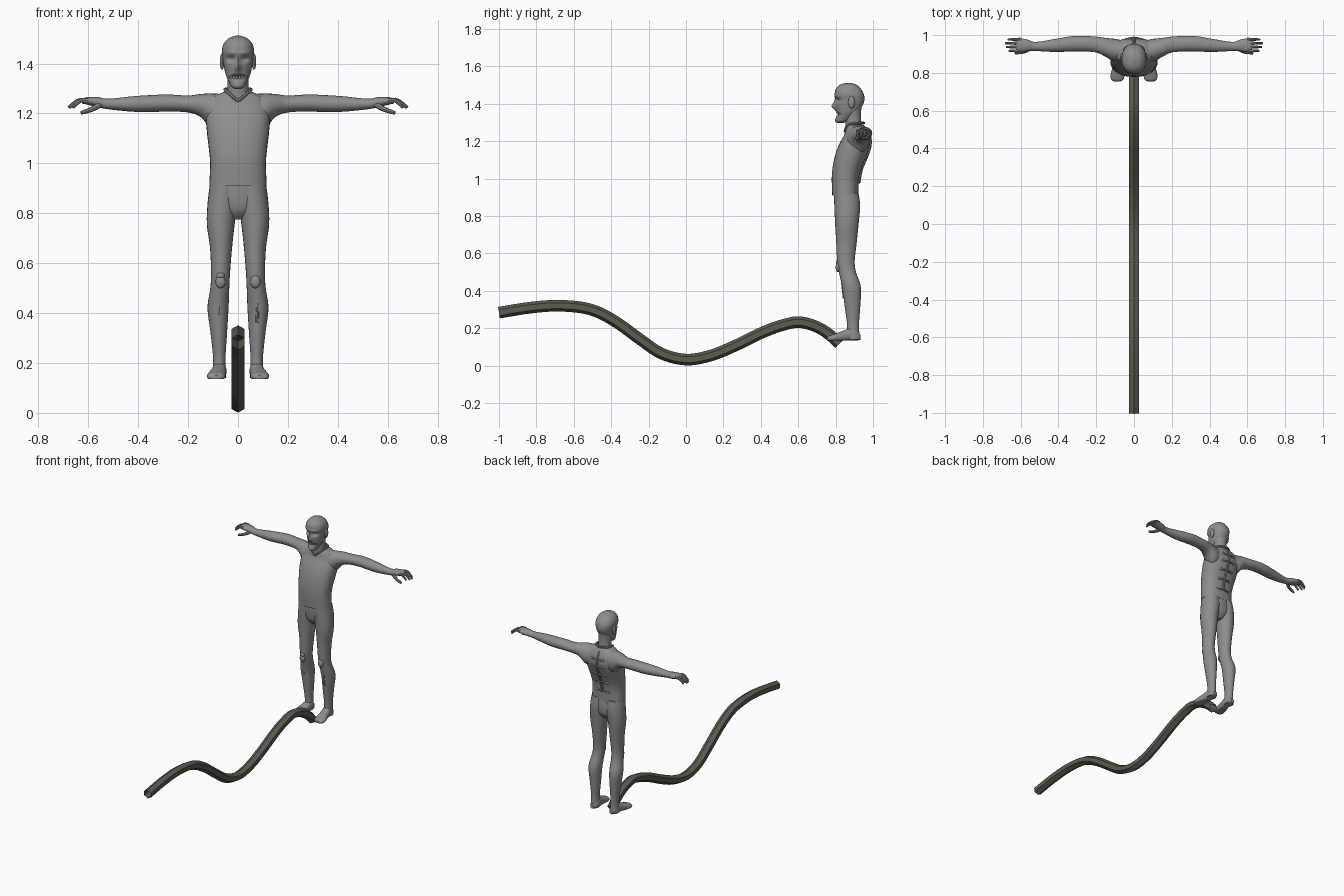
import bpy, bmesh, math
from mathutils import Vector

cube = bpy.data.objects.get("Cube")
if cube:
    bpy.data.objects.remove(cube)


def material(name, color):
    mat = bpy.data.materials.new(name)
    mat.use_nodes = True
    mat.diffuse_color = (*color, 1)
    mat.node_tree.nodes["Principled BSDF"].inputs["Base Color"].default_value = (*color, 1)
    return mat


GREY = material("body grey", (0.27, 0.27, 0.27))
OLIVE = material("dark olive", (0.105, 0.11, 0.08))


def finish(name, bm, mat=GREY, mirror=False, angle=40):
    """Turn a bmesh into a smooth shaded object, optionally mirrored across x."""
    bmesh.ops.recalc_face_normals(bm, faces=bm.faces)
    mesh = bpy.data.meshes.new(name)
    bm.to_mesh(mesh)
    bm.free()
    obj = bpy.data.objects.new(name, mesh)
    bpy.context.collection.objects.link(obj)
    mesh.materials.append(mat)
    bpy.ops.object.select_all(action="DESELECT")
    obj.select_set(True)
    bpy.context.view_layer.objects.active = obj
    bpy.ops.object.shade_smooth_by_angle(angle=math.radians(angle))
    if mirror:
        mod = obj.modifiers.new("Mirror", "MIRROR")
        mod.use_mirror_merge = False
    return obj


def smooth_rows(rows, steps):
    """Catmull-Rom interpolation through rows of numbers."""
    rows = [Vector(r) for r in rows]
    padded = [rows[0]] + rows + [rows[-1]]
    result = []
    for a, b, c, d in zip(padded, padded[1:], padded[2:], padded[3:]):
        for i in range(steps):
            t = i / steps
            result.append(b + (c - a) * (t / 2)
                          + (a * 2 - b * 5 + c * 4 - d) * (t * t / 2)
                          + (b * 3 - a - c * 3 + d) * (t ** 3 / 2))
    return result + [rows[-1]]


def skin_rings(rings, caps=True):
    bm = bmesh.new()
    loops = [[bm.verts.new(p) for p in ring] for ring in rings]
    for low, high in zip(loops, loops[1:]):
        for i in range(len(low)):
            j = (i + 1) % len(low)
            bm.faces.new((low[i], low[j], high[j], high[i]))
    if caps:
        bm.faces.new(loops[0])
        bm.faces.new(loops[-1])
    return bm


def loft(rows, axis="z", power=2.0, sides=24, steps=5):
    """Rows give position along the axis, then two centres and two radii."""
    place = {"x": lambda t, a, b: (t, a, b),
             "y": lambda t, a, b: (a, t, b),
             "z": lambda t, a, b: (a, b, t)}[axis]

    def rounded(value):
        return math.copysign(abs(value) ** (2 / power), value)

    rings = []
    for t, a, b, ra, rb in smooth_rows(rows, steps):
        angles = [math.tau * i / sides for i in range(sides)]
        rings.append([place(t, a + ra * rounded(math.cos(k)), b + rb * rounded(math.sin(k)))
                      for k in angles])
    return skin_rings(rings)


def pipe(points, radius, across, sides=8, steps=4, tip=1.0, caps=True):
    """Round rod through points; across is one direction of its cross-section."""
    path = smooth_rows(points, steps)
    across = Vector(across)
    rings = []
    for i, p in enumerate(path):
        tangent = path[min(i + 1, len(path) - 1)] - path[max(i - 1, 0)]
        up = tangent.cross(across).normalized()
        side = up.cross(tangent).normalized()
        r = radius * (1 + (tip - 1) * i / (len(path) - 1))
        rings.append([p + side * r * math.sin(math.tau * k / sides)
                      + up * r * math.cos(math.tau * k / sides) for k in range(sides)])
    return skin_rings(rings, caps)


def ball(center, size):
    bm = bmesh.new()
    bmesh.ops.create_uvsphere(bm, u_segments=16, v_segments=10, radius=1)
    bmesh.ops.scale(bm, vec=size, verts=bm.verts)
    bmesh.ops.translate(bm, vec=center, verts=bm.verts)
    return bm


def block(center, size):
    bm = bmesh.new()
    bmesh.ops.create_cube(bm, size=1)
    bmesh.ops.scale(bm, vec=size, verts=bm.verts)
    bmesh.ops.translate(bm, vec=center, verts=bm.verts)
    return bm


# Wavy six-sided tube, open at both ends
wave = [(-1, .283), (-.83, .31), (-.67, .32), (-.51, .3), (-.38, .237), (-.245, .14),
        (-.13, .064), (0, .032), (.13, .053), (.26, .105), (.42, .182), (.53, .22),
        (.61, .232), (.7, .207), (.77, .163), (.82, .115)]
finish("wavy_tube", pipe([(0, y, z) for y, z in wave], .031, (1, 0, 0), 6, 5, caps=False), OLIVE)

# Shirt body with a flat hem
finish("shirt", loft([
    (.91, 0, .852, .115, .07), (1, 0, .852, .112, .073), (1.06, 0, .862, .117, .078),
    (1.12, 0, .88, .124, .084), (1.18, 0, .9, .128, .083), (1.23, 0, .912, .12, .068),
    (1.265, 0, .91, .1, .056), (1.287, 0, .905, .055, .046)], power=2.4, sides=32))
finish("collar", pipe([(0, .849, 1.25), (.03, .858, 1.275), (.05, .885, 1.293),
                       (.045, .93, 1.297), (0, .952, 1.297)], .007, (0, 0, 1)), mirror=True)

# Arms, palms, fingers and thumbs
finish("arm", loft([
    (.03, .915, 1.215, .05, .06), (.1, .92, 1.208, .06, .072), (.15, .935, 1.232, .05, .046),
    (.2, .95, 1.238, .042, .034), (.28, .955, 1.242, .041, .034), (.34, .953, 1.24, .04, .034),
    (.42, .945, 1.238, .034, .031), (.52, .94, 1.238, .024, .021), (.56, .945, 1.245, .03, .021),
    (.6, .946, 1.25, .037, .016), (.625, .946, 1.25, .034, .01)], "x"), mirror=True)
for i, reach in enumerate((.66, .675, .68, .665)):
    y = .917 + .02 * i
    finish(f"finger_{i + 1}", pipe([(.6, y, 1.252), ((reach + .6) / 2, y, 1.252),
                                    (reach, y, 1.224)], .01, (0, 1, 0), tip=.55), mirror=True)
finish("thumb", pipe([(.55, .93, 1.238), (.585, .912, 1.217), (.63, .905, 1.202)],
                     .013, (0, 1, 0), tip=.55), mirror=True)

# Hips, legs and feet
finish("hips", loft([(.925, 0, .855, .108, .064), (.86, 0, .86, .112, .066),
                     (.81, 0, .862, .08, .058), (.775, 0, .862, .03, .03)], sides=32))
finish("leg", loft([
    (.92, .056, .857, .056, .066), (.85, .061, .862, .06, .069), (.76, .069, .86, .056, .063),
    (.66, .068, .858, .044, .055), (.56, .07, .855, .038, .047), (.5, .073, .863, .038, .046),
    (.42, .08, .885, .042, .05), (.32, .077, .89, .033, .042), (.22, .075, .893, .025, .032),
    (.16, .075, .893, .027, .035), (.14, .075, .893, .028, .036)]), mirror=True)
foot = loft([(.932, .073, .152, .014, .014), (.915, .073, .158, .024, .024),
             (.88, .074, .167, .028, .034), (.84, .08, .158, .031, .028),
             (.79, .087, .148, .037, .02), (.765, .088, .145, .032, .015),
             (.755, .088, .142, .018, .009)], "y", power=2.3)
for v in foot.verts:
    v.co.z = max(v.co.z, .135)
finish("foot", foot, mirror=True)

# Knee caps and shin plates
finish("knee_cap", ball((.07, .813, .525), (.02, .013, .026)), mirror=True)
finish("upper_knee_cap", ball((-.07, .813, .55), (.017, .012, .013)))
for side, low in ((1, .36), (-1, .39)):
    x, high = side * .076, low + .085
    word = "left" if side > 0 else "right"
    finish(f"{word}_shin_rod", pipe([(x, .845, low), (x + .004, .836, high)], .007, (1, 0, 0)))
    finish(f"{word}_shin_bolt", ball((x + .004, .836, high), (.011, .007, .009)))

# Neck and head, with the face pushed in and out of a plain loft
finish("neck", loft([(1.22, 0, .905, .05, .045), (1.28, 0, .897, .044, .043),
                     (1.33, 0, .893, .042, .042), (1.38, 0, .893, .045, .045)]))
head = loft([
    (1.298, 0, .826, .012, .018), (1.306, 0, .832, .026, .03), (1.325, 0, .845, .036, .043),
    (1.355, 0, .863, .049, .058), (1.39, 0, .872, .057, .072), (1.42, 0, .877, .061, .077),
    (1.45, 0, .873, .065, .078), (1.48, 0, .868, .057, .067), (1.502, 0, .867, .036, .044),
    (1.512, 0, .867, .008, .01)], power=2.2, sides=56, steps=6)
# Each bump: x, z, width, height, push towards the front
bumps = [(0, 1.383, .01, .016, .02), (0, 1.407, .008, .02, .01), (.027, 1.418, .016, .011, -.014),
         (.025, 1.442, .022, .008, .005), (0, 1.344, .032, .006, -.013), (0, 1.312, .016, .01, .006)]
for v in head.verts:
    if v.co.y < .85:
        x, z = abs(v.co.x), v.co.z
        v.co.y -= sum(push * math.exp(-((x - bx) / w) ** 2 - ((z - bz) / h) ** 2)
                      for bx, bz, w, h, push in bumps)
finish("head", head, angle=50)
finish("ear", ball((.064, .885, 1.408), (.009, .018, .033)), mirror=True)
for i in range(6):
    x = (i - 2.5) * .011
    finish(f"tooth_{i + 1}", block((x, .815 + 9 * x * x, 1.345), (.008, .012, .012)))
finish("moustache", pipe([(0, .806, 1.357), (.02, .812, 1.355), (.038, .832, 1.344)],
                         .005, (0, 0, 1), tip=.6), mirror=True)

# Metal spine with cross bars down the back
spine = [(.958, 1.27), (.982, 1.22), (.982, 1.17), (.962, 1.11), (.937, 1.05), (.924, .98)]
finish("spine_rod", pipe([(0, y, z) for y, z in spine], .009, (1, 0, 0)))
for i, (y, z) in enumerate(spine[1:]):
    finish(f"spine_bar_{i + 1}", pipe([(-.042, y - .005, z), (0, y + .004, z),
                                       (.042, y - .005, z)], .006, (0, 0, 1)))
    finish(f"spine_bolt_{i + 1}", ball((.042, y - .005, z), (.009, .009, .009)), mirror=True)
